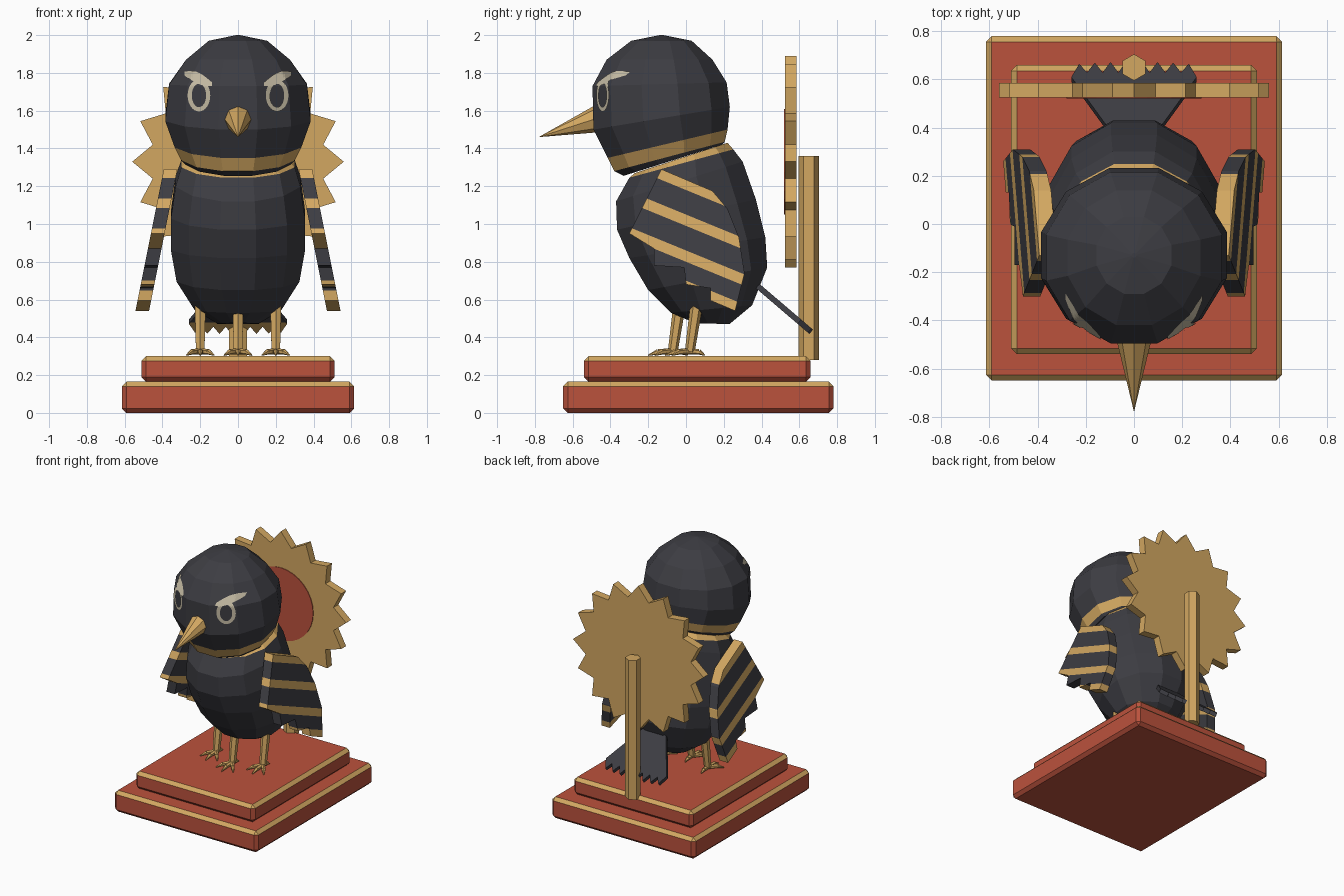
import bpy, bmesh, math
from mathutils import Vector
from mathutils.bvhtree import BVHTree

if "Cube" in bpy.data.objects:
    bpy.data.objects.remove(bpy.data.objects["Cube"])


def material(name, rgb):
    m = bpy.data.materials.new(name)
    m.use_nodes = True
    m.diffuse_color = (*rgb, 1)
    m.node_tree.nodes["Principled BSDF"].inputs["Base Color"].default_value = (*rgb, 1)
    return m


BLACK = material("charcoal", (0.046, 0.046, 0.055))
GOLD = material("gold", (0.65, 0.39, 0.12))
RED = material("brick red", (0.50, 0.085, 0.046))
CREAM = material("cream", (0.56, 0.50, 0.37))


def finish(name, bm, *mats, normals=True):
    if normals:
        bmesh.ops.recalc_face_normals(bm, faces=bm.faces)
    mesh = bpy.data.meshes.new(name)
    bm.to_mesh(mesh)
    bm.free()
    for m in mats:
        mesh.materials.append(m)
    ob = bpy.data.objects.new(name, mesh)
    bpy.context.collection.objects.link(ob)
    return ob


def loft(name, rings, gold_row, n=12):
    """Tilted elliptical rings: front (y, z), back (y, z), half width."""
    bm = bmesh.new()
    grow = 1 / math.cos(math.pi / n)
    rows = []
    for fy, fz, by, bz, w in rings:
        row = []
        for i in range(n):
            t = (i + 0.5) * math.tau / n
            c, s = math.cos(t) * grow / 2, math.sin(t) * grow
            row.append(bm.verts.new((w * s, (fy + by) / 2 + (fy - by) * c,
                                     (fz + bz) / 2 + (fz - bz) * c)))
        rows.append(row)
    for r in range(len(rows) - 1):
        for i in range(n):
            j = (i + 1) % n
            f = bm.faces.new((rows[r][i], rows[r][j], rows[r + 1][j], rows[r + 1][i]))
            f.material_index = int(r == gold_row)
    bm.faces.new(rows[0])
    bm.faces.new(rows[-1])
    return finish(name, bm, BLACK, GOLD)


def prism(name, outline, depth, place, mats, cuts=(), rule=None):
    """Extrude a flat outline (u, v), cut it along planes, colour it, place it."""
    bm = bmesh.new()
    face = bm.faces.new([bm.verts.new((u, v, 0)) for u, v in outline])
    ext = bmesh.ops.extrude_face_region(bm, geom=[face])["geom"]
    bmesh.ops.translate(bm, vec=(0, 0, depth),
                        verts=[g for g in ext if isinstance(g, bmesh.types.BMVert)])
    bmesh.ops.recalc_face_normals(bm, faces=bm.faces)
    for co, no in cuts:
        bmesh.ops.bisect_plane(bm, geom=bm.verts[:] + bm.edges[:] + bm.faces[:],
                               plane_co=co, plane_no=no)
    bm.normal_update()
    if rule:
        for f in bm.faces:
            f.material_index = int(rule(f.calc_center_median(), f.normal))
    for v in bm.verts:
        v.co = place(*v.co)
    return finish(name, bm, *mats)


def rod(bm, a, b, r1, r2, sides=6):
    a, b = Vector(a), Vector(b)
    q = (b - a).to_track_quat("Z", "Y")
    geo = bmesh.ops.create_cone(bm, cap_ends=True, segments=sides, radius1=r1,
                                radius2=r2, depth=(b - a).length)
    for v in geo["verts"]:
        v.co = q @ v.co + (a + b) / 2


# Stepped plinth with gilded upper edges
def slab(name, x, y0, y1, z0, z1):
    bm = bmesh.new()
    bmesh.ops.create_cube(bm, size=1)
    for v in bm.verts:
        v.co = (v.co.x * 2 * x, (y0 + y1) / 2 + v.co.y * (y1 - y0),
                (z0 + z1) / 2 + v.co.z * (z1 - z0))
    bmesh.ops.bevel(bm, geom=bm.edges[:], offset=0.024, segments=1, affect="EDGES")
    bm.normal_update()
    for f in bm.faces:
        f.material_index = int(0.3 < f.normal.z < 0.95)
    finish(name, bm, RED, GOLD)


slab("lower_plinth", 0.615, -0.65, 0.78, 0, 0.165)
slab("upper_plinth", 0.51, -0.54, 0.66, 0.165, 0.30)

# Body and head
loft("body", [
    (-0.27, 1.27, 0.22, 1.43, 0.27), (-0.30, 1.245, 0.25, 1.395, 0.30),
    (-0.37, 1.12, 0.30, 1.33, 0.33), (-0.365, 0.97, 0.37, 1.13, 0.355),
    (-0.30, 0.82, 0.42, 0.93, 0.355), (-0.20, 0.65, 0.43, 0.77, 0.325),
    (-0.08, 0.53, 0.35, 0.57, 0.23), (0.05, 0.475, 0.23, 0.47, 0.11)], 0)
head = loft("head", [
    (-0.33, 1.255, 0.19, 1.42, 0.28), (-0.38, 1.28, 0.205, 1.435, 0.30),
    (-0.415, 1.35, 0.22, 1.50, 0.335), (-0.49, 1.50, 0.232, 1.62, 0.385),
    (-0.495, 1.73, 0.215, 1.75, 0.365), (-0.42, 1.87, 0.14, 1.87, 0.275),
    (-0.29, 1.97, 0.03, 1.97, 0.155), (-0.14, 2.0, -0.12, 2.0, 0.01)], 1)

# Beak
bm = bmesh.new()
tip = bm.verts.new((0, -0.78, 1.46))
base = []
for i in range(8):
    t = i * math.tau / 8
    base.append(bm.verts.new((0.075 * math.sin(t), -0.47, 1.56 + 0.075 * math.cos(t))))
for i in range(8):
    bm.faces.new((base[i], base[(i + 1) % 8], tip))
bm.faces.new(base)
finish("beak", bm, GOLD)

# Painted eyes: thin strips laid on the head
tree = BVHTree.FromPolygons([v.co for v in head.data.vertices],
                            [p.vertices[:] for p in head.data.polygons])


def decal(name, side, pairs):
    bm = bmesh.new()
    rows = []
    for a, b in pairs:
        row = []
        for k in range(4):
            x, z = Vector(a).lerp(Vector(b), k / 3)
            hit, no, _, _ = tree.ray_cast(Vector((side * x, -2, z)), Vector((0, 1, 0)))
            row.append(bm.verts.new(hit + Vector((side * 0.25, -0.9, 0.1)) * 0.007))
        rows.append(row)
    for r, s in zip(rows, rows[1:]):
        for k in range(3):
            quad = (r[k], r[k + 1], s[k + 1], s[k])
            f = bm.faces.new(quad)
            f.normal_update()
            if f.normal.y > 0:
                f.normal_flip()
    finish(name, bm, CREAM, normals=False)


ring = []
for i in range(33):
    c, s = math.cos(i * math.tau / 32), math.sin(i * math.tau / 32)
    ring.append(((0.205 + 0.038 * c, 1.68 + 0.062 * s), (0.205 + 0.06 * c, 1.68 + 0.085 * s)))
brow = []
for i in range(17):
    u = i / 16
    top = 1.75 + 0.06 * math.sin(math.pi * min(1, u * 1.1) * 0.6)
    brow.append(((0.137 + 0.145 * u, top - 0.02 - 0.04 * math.sin(math.pi * u)),
                 (0.137 + 0.145 * u, top)))

# Striped wings with stepped feather edges
WING = [(-0.13, 1.29), (0.14, 1.175), (0.22, 1.08), (0.28, 0.93), (0.31, 0.74),
        (0.26, 0.54), (0.13, 0.595), (0.13, 0.66), (0.0, 0.68), (-0.01, 0.77),
        (-0.17, 0.78), (-0.17, 0.87), (-0.30, 0.95)]
SLOPE = 0.41
STRIPES = [(0.64, 0.70), (0.80, 0.86), (0.99, 1.05), (1.18, 1.30)]


def striped(c, n):
    return any(a < c.y + SLOPE * c.x < b for a, b in STRIPES)


for side, word in ((1, "left"), (-1, "right")):
    decal(word + "_eye_ring", side, ring)
    decal(word + "_brow", side, brow)
    prism(word + "_wing", WING, 0.072,
          lambda u, v, w: (side * (0.325 + w + 0.2 * (1.27 - v)), u, v),
          (BLACK, GOLD), [((0, s, 0), (SLOPE, 1, 0)) for p in STRIPES for s in p], striped)

# Fan tail, gilded beneath its toothed end
fan = [(-0.10, 0), (-0.26, 0.29)]
for i in range(8):
    x = -0.26 + 0.52 * (i + 0.5) / 8
    fan += [(x, 0.375 - 0.25 * x * x), (x + 0.0325, 0.315)]
fan[-1] = (0.26, 0.29)
fan.append((0.10, 0))
prism("tail", fan, 0.03,
      lambda u, v, w: (u, 0.37 + 0.76 * v + 0.65 * w, 0.66 - 0.65 * v + 0.76 * w),
      (BLACK, GOLD), [((0, 0.28, 0), (0, 1, 0))], lambda c, n: c.y > 0.28 and n.z < -0.5)

# Three legs with clawed feet
for word, x, y in (("left", 0.2, 0.03), ("middle", 0, -0.06), ("right", -0.2, 0.03)):
    bm = bmesh.new()
    foot = Vector((x, y - 0.01, 0.325))
    rod(bm, (x, y + 0.03, 0.60), foot, 0.034, 0.026)
    for angle, reach in ((-38, 0.12), (0, 0.13), (38, 0.12), (180, 0.08)):
        t = math.radians(angle)
        way = Vector((math.sin(t), -math.cos(t), 0))
        knuckle = foot + way * reach * 0.6 + Vector((0, 0, -0.002))
        rod(bm, foot, knuckle, 0.017, 0.015)
        rod(bm, knuckle, foot + way * reach + Vector((0, 0, -0.02)), 0.015, 0.003)
    finish(word + "_leg", bm, GOLD)

# Sun disc on a pole
rays = [((0.56, 0.46)[i % 2] * math.cos(i * math.pi / 16),
         (0.56, 0.46)[i % 2] * math.sin(i * math.pi / 16)) for i in range(32)]
prism("sun_disc", rays, 0.06, lambda u, v, w: (u, 0.525 + w, 1.33 + v), (GOLD,))
disc = [(0.28 * math.cos(i * math.tau / 32), 0.28 * math.sin(i * math.tau / 32))
        for i in range(32)]
prism("sun_centre", disc, 0.006, lambda u, v, w: (u, 0.52 + w, 1.33 + v), (RED,))
bm = bmesh.new()
bmesh.ops.create_cone(bm, cap_ends=True, segments=6, radius1=0.055, radius2=0.055, depth=1.08)
for v in bm.verts:
    v.co = (v.co.y, v.co.x + 0.65, v.co.z + 0.82)
    v.co.x, v.co.y = v.co.y - 0.65, v.co.x + 0.65
finish("pole", bm, GOLD)
